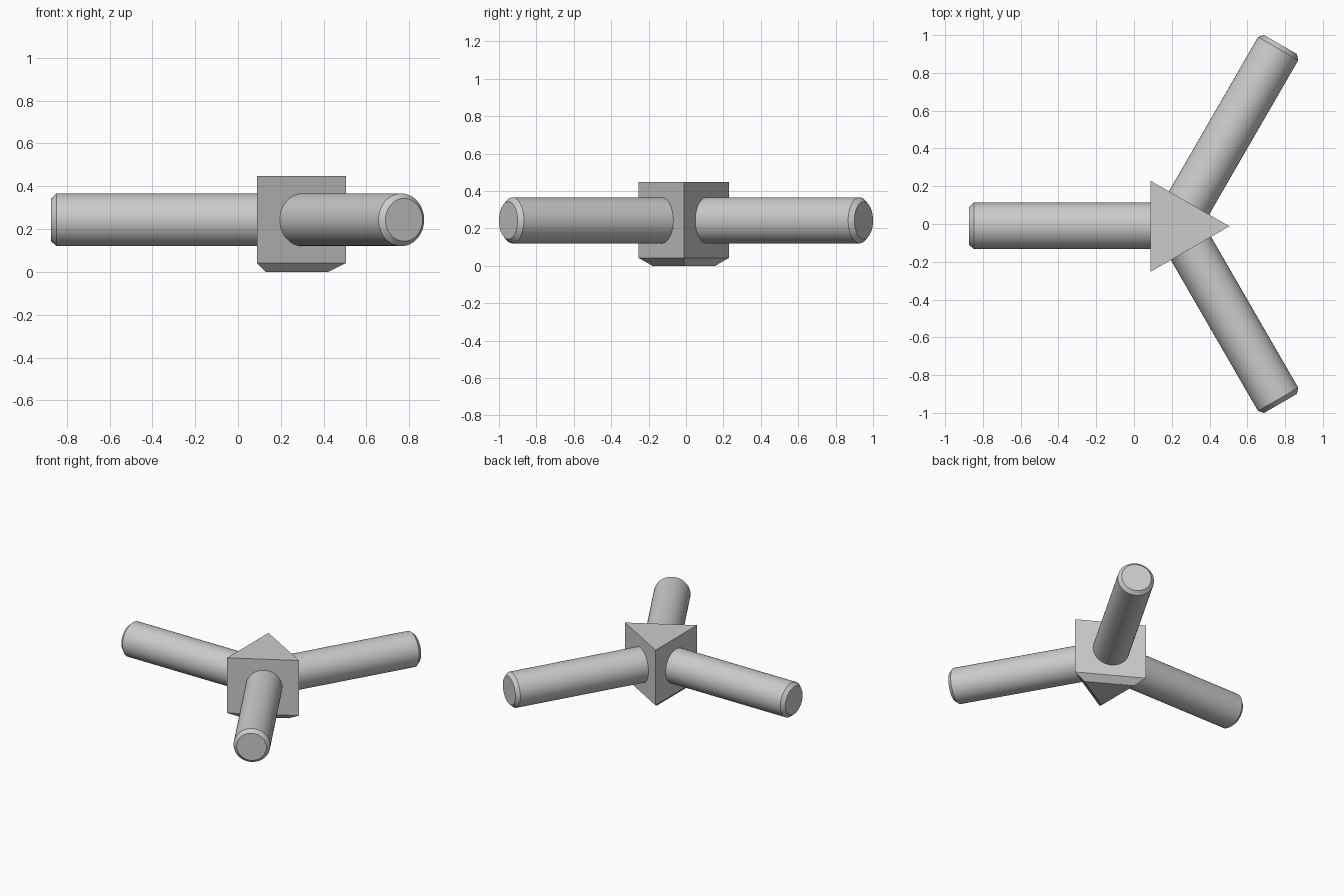
import bpy, bmesh
from math import cos, sin, pi, radians

if "Cube" in bpy.data.objects:
    bpy.data.objects.remove(bpy.data.objects["Cube"])

CX, CY, ROD_Z = 0.227, -0.012, 0.243


def loft(name, rings, cap=True):
    """Join equal-length point rings into a closed solid."""
    bm = bmesh.new()
    loops = [[bm.verts.new(p) for p in ring] for ring in rings]
    for a, b in zip(loops, loops[1:]):
        n = len(a)
        for i in range(n):
            bm.faces.new((a[i], a[(i + 1) % n], b[(i + 1) % n], b[i]))
    bm.faces.new(loops[0][::-1])
    bm.faces.new(loops[-1])
    bmesh.ops.recalc_face_normals(bm, faces=bm.faces)
    mesh = bpy.data.meshes.new(name)
    bm.to_mesh(mesh)
    bm.free()
    ob = bpy.data.objects.new(name, mesh)
    bpy.context.collection.objects.link(ob)
    return ob


def circle(r, x, n):
    """Ring of n points around the x axis."""
    return [(x, r * cos(2 * pi * i / n), r * sin(2 * pi * i / n)) for i in range(n)]


def triangle(r, z):
    return [(r * cos(2 * pi * i / 3), r * sin(2 * pi * i / 3), z) for i in range(3)]


# Triangular hub with a tapered underside
hub = loft("hub", [triangle(0.194, 0), triangle(0.278, 0.042), triangle(0.278, 0.448)])
hub.location = (CX, CY, 0)


# Three round rods with chamfered outer ends
def rod(name, angle, y, length):
    ob = loft(name, [circle(0.123, 0, 48), circle(0.123, length - 0.025, 48),
                     circle(0.1, length, 48)])
    ob.location = (CX, y, ROD_Z)
    ob.rotation_euler.z = radians(angle)
    bpy.ops.object.select_all(action='DESELECT')
    ob.select_set(True)
    bpy.context.view_layer.objects.active = ob
    bpy.ops.object.shade_smooth_by_angle(angle=radians(30))


rod("left_rod", 180, -0.01, 1.1)
rod("back_rod", 60, 0, 1.097)
rod("front_rod", -60, 0, 1.097)
